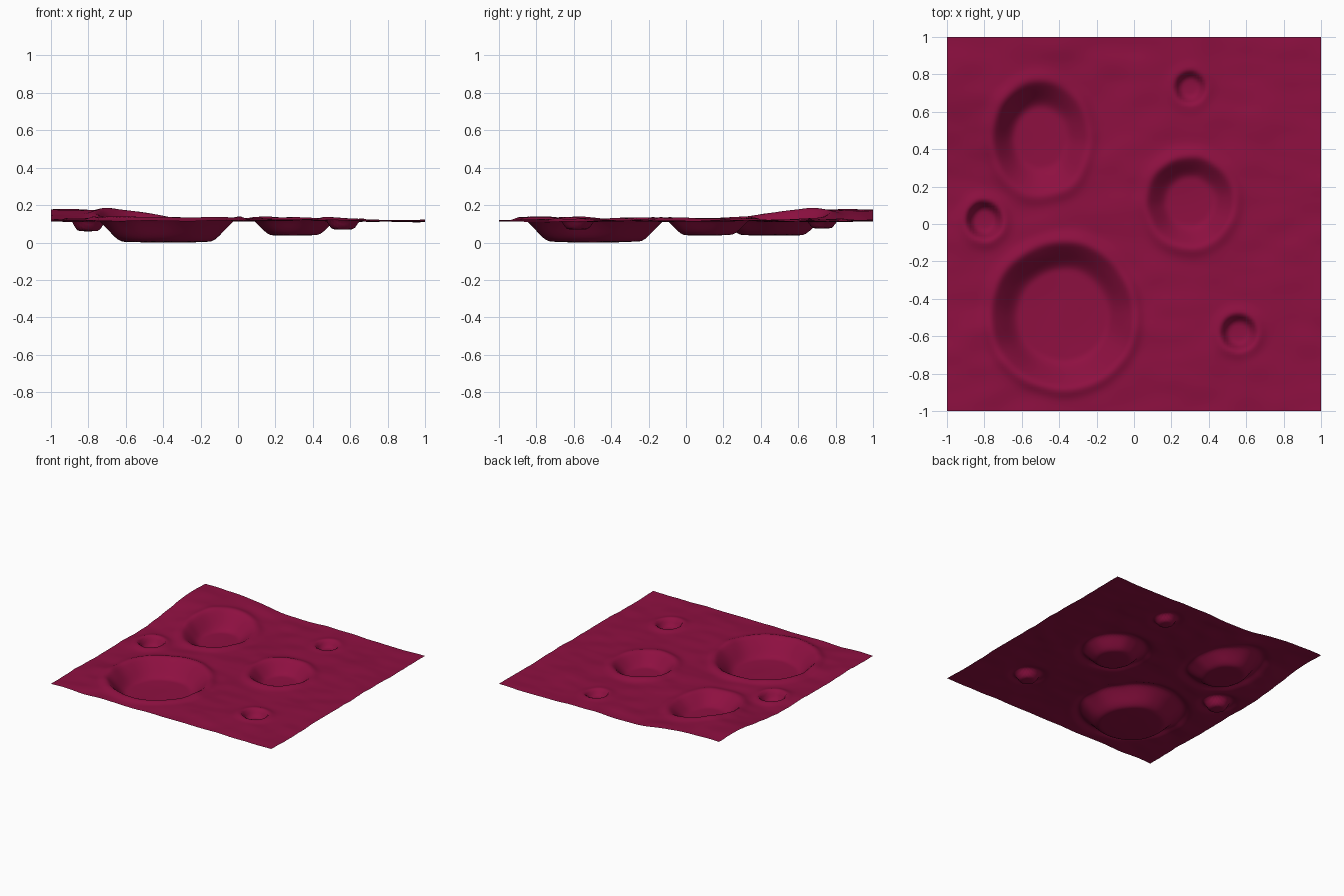
import bpy, bmesh, math
from mathutils import Vector, noise

cube = bpy.data.objects.get("Cube")
if cube:
    bpy.data.objects.remove(cube, do_unlink=True)

# Crimson ground colour
mat = bpy.data.materials.new("crimson_ground")
mat.use_nodes = True
colour = (0.27, 0.005, 0.052, 1)
mat.diffuse_color = colour
bsdf = mat.node_tree.nodes["Principled BSDF"]
bsdf.inputs["Base Color"].default_value = colour
bsdf.inputs["Roughness"].default_value = 0.8

# Craters: centre x, y, radius x, y, floor height, rim height
CRATERS = [
    (-0.38, -0.49, 0.38, 0.39, 0.008, 0.018),
    (-0.50, 0.46, 0.26, 0.31, 0.045, 0.014),
    (0.30, 0.12, 0.235, 0.245, 0.045, 0.014),
    (-0.80, 0.02, 0.105, 0.11, 0.068, 0.014),
    (0.30, 0.73, 0.09, 0.095, 0.08, 0.008),
    (0.56, -0.58, 0.105, 0.105, 0.076, 0.012),
]


def smooth(a, b, v):
    t = min(max((v - a) / (b - a), 0), 1)
    return t * t * (3 - 2 * t)


def ground(x, y):
    """Gentle plain, with a rise in the back left corner and fine ripples."""
    hill = 0.058 * smooth(0.15, 0.85, y) * smooth(-0.2, -0.75, x)
    swell = 0.012 * noise.noise(Vector((x * 2, y * 2, 3)))
    ripple = 0.007 * noise.noise(Vector((x * 5, y * 8, 7)))
    return 0.124 + hill + swell + ripple


def height(x, y):
    z = ground(x, y)
    for cx, cy, rx, ry, floor, rim in CRATERS:
        dx, dy = x - cx, y - cy
        angle = math.atan2(dy, dx)
        wobble = 1 + 0.03 * noise.noise(Vector((math.cos(angle) * 2, math.sin(angle) * 2, cx * 9)))
        d = math.hypot(dx / rx, dy / ry) / wobble
        wall = min(0.15, 0.5 * rx)          # width of the sloping wall
        inner = 1 - wall / rx
        bowl = 1 - smooth(inner, 1.0, d)
        lip = rim * math.exp(-(((d - 1.03) * rx) / 0.035) ** 2)
        rough = 0.004 * noise.noise(Vector((x * 5, y * 5, 1)))
        bottom = floor + 0.012 * min(d, 1) ** 2 + rough
        z = (z + lip) * (1 - bowl) + bottom * bowl
    return z


# Cratered terrain sheet
bm = bmesh.new()
bmesh.ops.create_grid(bm, x_segments=128, y_segments=128, size=1)
for v in bm.verts:
    v.co.z = height(v.co.x, v.co.y)
lowest = min(v.co.z for v in bm.verts)
for v in bm.verts:
    v.co.z -= lowest
for f in bm.faces:
    f.smooth = True
mesh = bpy.data.meshes.new("cratered_ground")
bm.to_mesh(mesh)
bm.free()
mesh.materials.append(mat)
terrain = bpy.data.objects.new("cratered_ground", mesh)
bpy.context.collection.objects.link(terrain)
